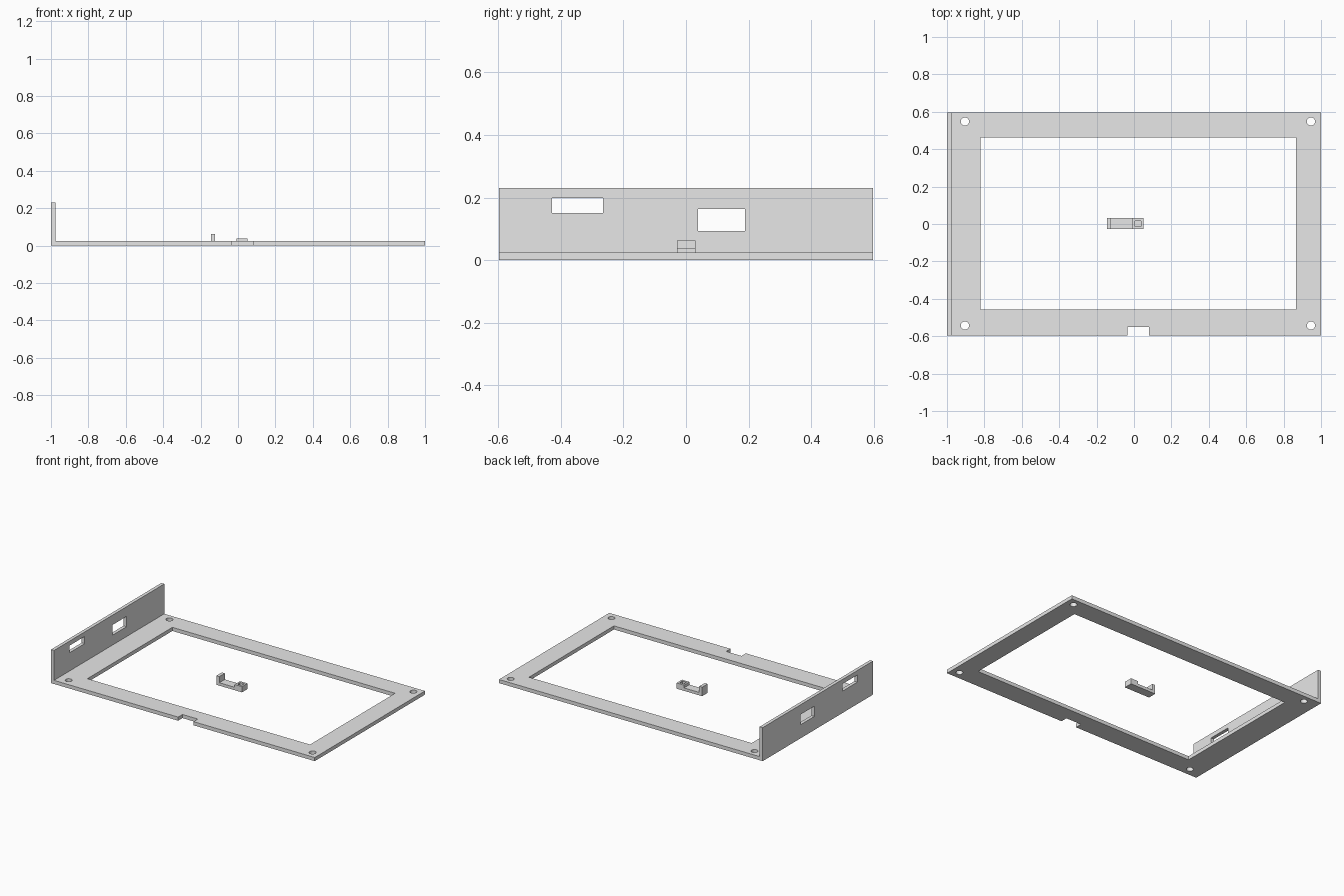
import bpy, bmesh
from mathutils import Matrix, Vector

cube = bpy.data.objects.get("Cube")
if cube:
    bpy.data.objects.remove(cube, do_unlink=True)

GREY = (0.8, 0.8, 0.8, 1.0)
grey = bpy.data.materials.new("plain grey")
grey.use_nodes = True
grey.diffuse_color = GREY
for node in grey.node_tree.nodes:
    if node.type == 'BSDF_PRINCIPLED':
        node.inputs["Base Color"].default_value = GREY


def make_object(name, bm):
    bmesh.ops.recalc_face_normals(bm, faces=bm.faces)
    mesh = bpy.data.meshes.new(name)
    bm.to_mesh(mesh)
    bm.free()
    mesh.materials.append(grey)
    obj = bpy.data.objects.new(name, mesh)
    bpy.context.collection.objects.link(obj)
    return obj


def extrude_profile(name, profile, y0, y1):
    """Extrude an x-z outline along y."""
    bm = bmesh.new()
    face = bm.faces.new([bm.verts.new((x, y0, z)) for x, z in profile])
    result = bmesh.ops.extrude_face_region(bm, geom=[face], use_keep_orig=True)
    moved = [v for v in result["geom"] if isinstance(v, bmesh.types.BMVert)]
    bmesh.ops.translate(bm, verts=moved, vec=(0, y1 - y0, 0))
    return make_object(name, bm)


def box_cutter(name, x, y, z):
    return extrude_profile(name, [(x[0], z[0]), (x[1], z[0]), (x[1], z[1]), (x[0], z[1])], *y)


def hole_cutter(name, x, y, radius):
    bm = bmesh.new()
    bmesh.ops.create_cone(bm, cap_ends=True, segments=32, radius1=radius, radius2=radius,
                          depth=0.2, matrix=Matrix.Translation(Vector((x, y, 0))))
    return make_object(name, bm)


def cut(obj, cutters):
    """Subtract each cutter, apply the result and discard the cutter."""
    bpy.context.view_layer.objects.active = obj
    for cutter in cutters:
        cutter.hide_render = True
        mod = obj.modifiers.new("cut", 'BOOLEAN')
        mod.operation = 'DIFFERENCE'
        mod.solver = 'EXACT'
        mod.object = cutter
        bpy.ops.object.modifier_apply(modifier=mod.name)
        bpy.data.objects.remove(cutter, do_unlink=True)


# Flat plate with an upright wall on its right-hand end
PLATE, WALL, HEIGHT, HALF = 0.025, -0.977, 0.23, 0.597
frame = extrude_profile("frame_with_side_wall",
                        [(-1, 0), (1, 0), (1, PLATE), (WALL, PLATE), (WALL, HEIGHT), (-1, HEIGHT)],
                        -HALF, HALF)

# Central opening, front notch, wall windows and corner screw holes
cutters = [
    box_cutter("opening_cutter", (-0.822, 0.867), (-0.458, 0.463), (-0.1, 0.1)),
    box_cutter("notch_cutter", (-0.036, 0.081), (-0.7, -0.55), (-0.1, 0.1)),
    box_cutter("front_window_cutter", (-1.1, -0.9), (-0.428, -0.265), (0.15, 0.199)),
    box_cutter("back_window_cutter", (-1.1, -0.9), (0.038, 0.188), (0.093, 0.163)),
]
for x in (-0.904, 0.946):
    for y in (-0.543, 0.548):
        cutters.append(hole_cutter("screw_hole_cutter", x, y, 0.022))
cut(frame, cutters)

# Small loose clip: tall post, thin bridge and a block with a square pocket
clip = extrude_profile("clip",
                       [(-0.144, 0), (0.05, 0), (0.05, 0.039), (-0.007, 0.039),
                        (-0.007, 0.02), (-0.122, 0.02), (-0.122, 0.062), (-0.144, 0.062)],
                       -0.028, 0.031)
cut(clip, [box_cutter("pocket_cutter", (0.005, 0.037), (-0.013, 0.016), (0.02, 0.1))])
